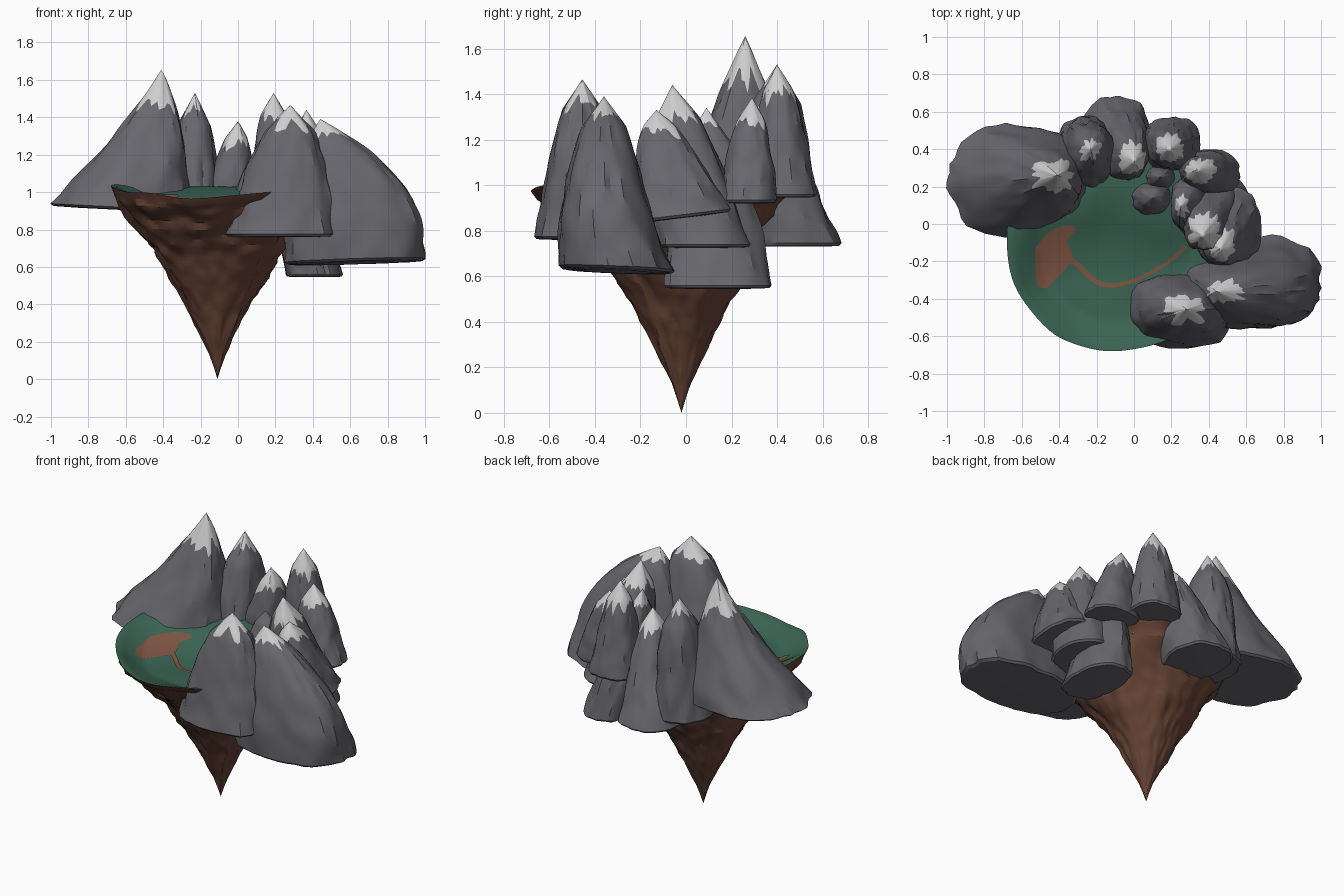
import bpy, bmesh, math
from mathutils import Vector, noise

if "Cube" in bpy.data.objects:
    bpy.data.objects.remove(bpy.data.objects["Cube"])


def material(name, rgb):
    m = bpy.data.materials.new(name)
    m.diffuse_color = (*rgb, 1)
    m.use_nodes = True
    m.node_tree.nodes["Principled BSDF"].inputs["Base Color"].default_value = m.diffuse_color
    return m


ROCK = material("grey rock", (0.135, 0.135, 0.152))
SNOW = material("snow", (0.62, 0.62, 0.62))
EARTH = material("brown earth", (0.135, 0.058, 0.036))
GRASS = material("green grass", (0.043, 0.128, 0.088))
PATH = material("path earth", (0.21, 0.092, 0.056))


def make(name, bm, mats, angle=30):
    bmesh.ops.recalc_face_normals(bm, faces=bm.faces)
    me = bpy.data.meshes.new(name)
    bm.to_mesh(me)
    bm.free()
    ob = bpy.data.objects.new(name, me)
    bpy.context.collection.objects.link(ob)
    for m in mats:
        me.materials.append(m)
    bpy.ops.object.select_all(action='DESELECT')
    ob.select_set(True)
    bpy.context.view_layer.objects.active = ob
    bpy.ops.object.shade_smooth_by_angle(angle=math.radians(angle))
    return ob


def loft(bm, rings, start=None, end=None, snow=0):
    """Skin closed rings of points, with optional end points; the first rings may be snow."""
    vs = [[bm.verts.new(p) for p in r] for r in rings]
    n = len(vs[0])
    for i, (a, b) in enumerate(zip(vs, vs[1:])):
        for j in range(n):
            k = (j + 1) % n
            bm.faces.new((a[j], a[k], b[k], b[j])).material_index = int(i + 1 < snow)
    for point, ring, mat in ((start, vs[0], int(snow > 0)), (end, vs[-1], 0)):
        if point is not None:
            v = bm.verts.new(point)
            for j in range(n):
                bm.faces.new((v, ring[j], ring[(j + 1) % n])).material_index = mat


def n3(x, y, z):
    return noise.noise(Vector((x, y, z)))


# ---- island outline and top surface ----
CX, CY, R = -0.1, -0.1, 0.58
SEG = 96


def rim(a):
    return R * (1 + 0.035 * n3(2 * math.cos(a) + 5, 2 * math.sin(a), 1.3))


def height(x, y):
    d = math.hypot(x - CX, y - CY) / R
    left = math.exp(-((x + 0.58) ** 2 / 0.012 + (y + 0.02) ** 2 / 0.06))
    back = max(0, min(1, (y + 0.3) / 0.55))
    back = back * back * (3 - 2 * back)
    lip = min(1, max(0, d - 0.72) / 0.25) * (1 - back)
    right = max(0, abs(x + 0.2) - 0.05) * 0.12 * lip
    return 0.915 + 0.04 * left + 0.115 * back + 0.05 * lip + right + 0.014 * n3(4 * x, 4 * y, 0)


# grassy top
bm = bmesh.new()
rings = []
for i in range(1, 25):
    ring = []
    for j in range(SEG):
        a = math.tau * j / SEG
        r = rim(a) * i / 24
        x, y = CX + r * math.cos(a), CY + r * math.sin(a)
        ring.append((x, y, height(x, y)))
    rings.append(ring)
loft(bm, rings, start=(CX, CY, height(CX, CY)))
make("grass_top", bm, [GRASS], 40)

# hanging earth cone: (z, radius) from rim to tip
PROFILE = [(1.0, .58), (.955, .565), (.92, .535), (.87, .49), (.8, .44), (.72, .378), (.65, .325),
           (.57, .275), (.48, .215), (.4, .175), (.32, .135), (.22, .085), (.13, .042), (.06, .018)]
steps = [(z0 + (z1 - z0) * q / 3, r0 + (r1 - r0) * q / 3)
         for (z0, r0), (z1, r1) in zip(PROFILE[1:], PROFILE[2:]) for q in range(3)] + PROFILE[-1:]
bm = bmesh.new()
rings = [[(CX + rim(a) * math.cos(a), CY + rim(a) * math.sin(a),
           height(CX + rim(a) * math.cos(a), CY + rim(a) * math.sin(a)))
          for a in (math.tau * j / SEG for j in range(SEG))]]
for i, (z, r0) in enumerate(steps):
    ring = []
    w = max(0, (z - 0.5) / 0.5)
    cx, cy = -0.11 + 0.01 * w, -0.02 - 0.08 * w ** 1.5
    for j in range(SEG):
        a = math.tau * j / SEG
        c, s = math.cos(a), math.sin(a)
        rough = 0.1 * n3(2.2 * c, 2.2 * s, z * 5) + 0.08 * n3(5 * c, 5 * s, z * 16)
        r = r0 * rim(a) / R * (1 + rough * min(1, i / 3))
        # the upper rings follow the waviness of the rim
        follow = max(0, (z - 0.75) / 0.205)
        ring.append((cx + r * c, cy + r * s,
                     z + follow * (height(CX + R * c, CY + R * s) - 0.99)))
    rings.append(ring)
loft(bm, rings, end=(-0.11, -0.02, 0))
make("earth_cone", bm, [EARTH], 25)


# ---- bare earth strips lying on the grass: (x, y, half width) ----
def strip(name, pts):
    bm = bmesh.new()
    rows = []
    n = len(pts)
    for i in range(n - 1):
        p = [Vector(pts[max(0, min(n - 1, i + k))]) for k in (-1, 0, 1, 2)]
        for q in range(10 if i < n - 2 else 11):
            t = q / 10
            v = 0.5 * (2 * p[1] + (p[2] - p[0]) * t + (2 * p[0] - 5 * p[1] + 4 * p[2] - p[3]) * t * t
                       + (3 * p[1] - p[0] - 3 * p[2] + p[3]) * t ** 3)
            rows.append(v)
    grid = []
    for i, v in enumerate(rows):
        d = rows[min(i + 1, len(rows) - 1)] - rows[max(i - 1, 0)]
        side = Vector((-d.y, d.x)).normalized()
        row = []
        for k in range(-3, 4):
            x, y = v.x + side.x * v.z * k / 3, v.y + side.y * v.z * k / 3
            row.append(bm.verts.new((x, y, height(x, y) + 0.006)))
        grid.append(row)
    for a, b in zip(grid, grid[1:]):
        for k in range(6):
            bm.faces.new((a[k], b[k], b[k + 1], a[k + 1]))
    ob = make(name, bm, [PATH])
    if ob.data.polygons[0].normal.z < 0:
        ob.data.flip_normals()


strip("bare_patch", [(-.32, -.02, .015), (-.40, -.07, .055), (-.43, -.16, .1),
                     (-.47, -.27, .06), (-.49, -.34, .025)])
strip("footpath", [(-.36, -.18, .02), (-.3, -.22, .014), (-.18, -.32, .013), (-.02, -.31, .011),
                   (.16, -.22, .01), (.28, -.12, .009)])


# ---- mountains ----
def mountain(name, peak, base, half, zb, pr, pc, cap, seed, tilt=(0, 0), steep=2.2, bulge=0):
    px, py, pz = peak
    bm = bmesh.new()
    seg, n, k = 44, 24, 5

    def ring(ts, scale=1.0, drop=0.0):
        out = []
        for j, t in enumerate(ts):
            rx = ry = min(t ** pr, steep * t)
            mx = my = t ** pc
            if bulge:  # rounded shoulder along x, late drift along y
                rx = mx = 1 - (1 - t) ** bulge
                my = t ** 4
            a = math.tau * j / seg
            c, s = math.cos(a), math.sin(a)
            f = scale * (abs(c) ** 2.4 + abs(s) ** 2.4) ** (-1 / 2.4)
            f *= 0.99 + 0.08 * n3(1.8 * c + seed, 1.8 * s, 3 * t) + 0.07 * n3(4 * c, 4 * s + seed, 5 * t)
            x = px + (base[0] - px) * mx + half[0] * rx * f * c
            y = py + (base[1] - py) * my + half[1] * ry * f * s
            z = pz + (zb - pz) * t - drop
            z += t * t * (tilt[0] * (x - base[0]) + tilt[1] * (y - base[1]))
            out.append((x, y, z))
        return out

    # zigzag snow line: ring k sits on it in every column
    line = []
    for j in range(seg):
        a = math.tau * j / seg
        jag = 0.35 * n3(2 * math.cos(a), 2 * math.sin(a), seed) + 0.6 * n3(j * 0.47, seed, 0)
        line.append(cap / (pz - zb) * (0.95 + jag))
    rings = [ring([t * i / k for t in line]) for i in range(1, k + 1)]
    rings += [ring([t + (1 - t) * (i / n) ** 1.1 for t in line]) for i in range(1, n + 1)]
    rings += [ring([1] * seg, 0.95, 0.012), ring([1] * seg, 0.6, 0.015)]
    loft(bm, rings, peak, (base[0], base[1], zb - 0.015), k)
    make(name, bm, [ROCK, SNOW], 28)


mountain("mountain_left", (-.41, .26, 1.655), (-.63, .235), (.375, .3), .92, .95, 1.6, .2, 1.1,
         (-.05, 0))
mountain("mountain_back_left", (-.23, .40, 1.53), (-.255, .37), (.175, .21), .80, .45, 1, .09, 2.3)
mountain("mountain_back_middle", (0, .34, 1.38), (-.1, .46), (.185, .225), .745, .6, 1.3, .13, 3.7)
mountain("mountain_back_right", (.19, .40, 1.53), (.2, .425), (.155, .15), .96, .5, 1, .15, 4.2)
mountain("mountain_right_back", (.34, .29, 1.385), (.4, .27), (.165, .13), .935, .5, 1, .12, 5.9)
mountain("mountain_inner", (.25, .09, 1.34), (.405, .14), (.155, .235), .56, .45, 1.2, .09, 6.4)
mountain("mountain_shoulder", (.1, .14, 1.2), (.09, .14), (.13, .11), .9, .5, 1, .002, 3.1)
mountain("mountain_shoulder_back", (.14, .25, 1.22), (.14, .25), (.1, .08), .9, .5, 1, .002, 3.6)
mountain("mountain_inner_right", (.365, -.06, 1.44), (.43, .08), (.19, .21), .74, .5, 1.1, .15, 7.8)
mountain("mountain_right", (.46, -.13, 1.33), (.5, -.02), (.185, .22), .87, .6, 1.1, .1, 8.3,
         (0, .12))
mountain("mountain_front", (.28, -.455, 1.465), (.237, -.455), (.305, .21), .775, .52, 1, .11, 9.6)
mountain("mountain_front_right", (.44, -.36, 1.39), (.625, -.305), (.375, .25), .635, .55, .62, .09, 10.2,
         (.03, -.04), bulge=2.5)
